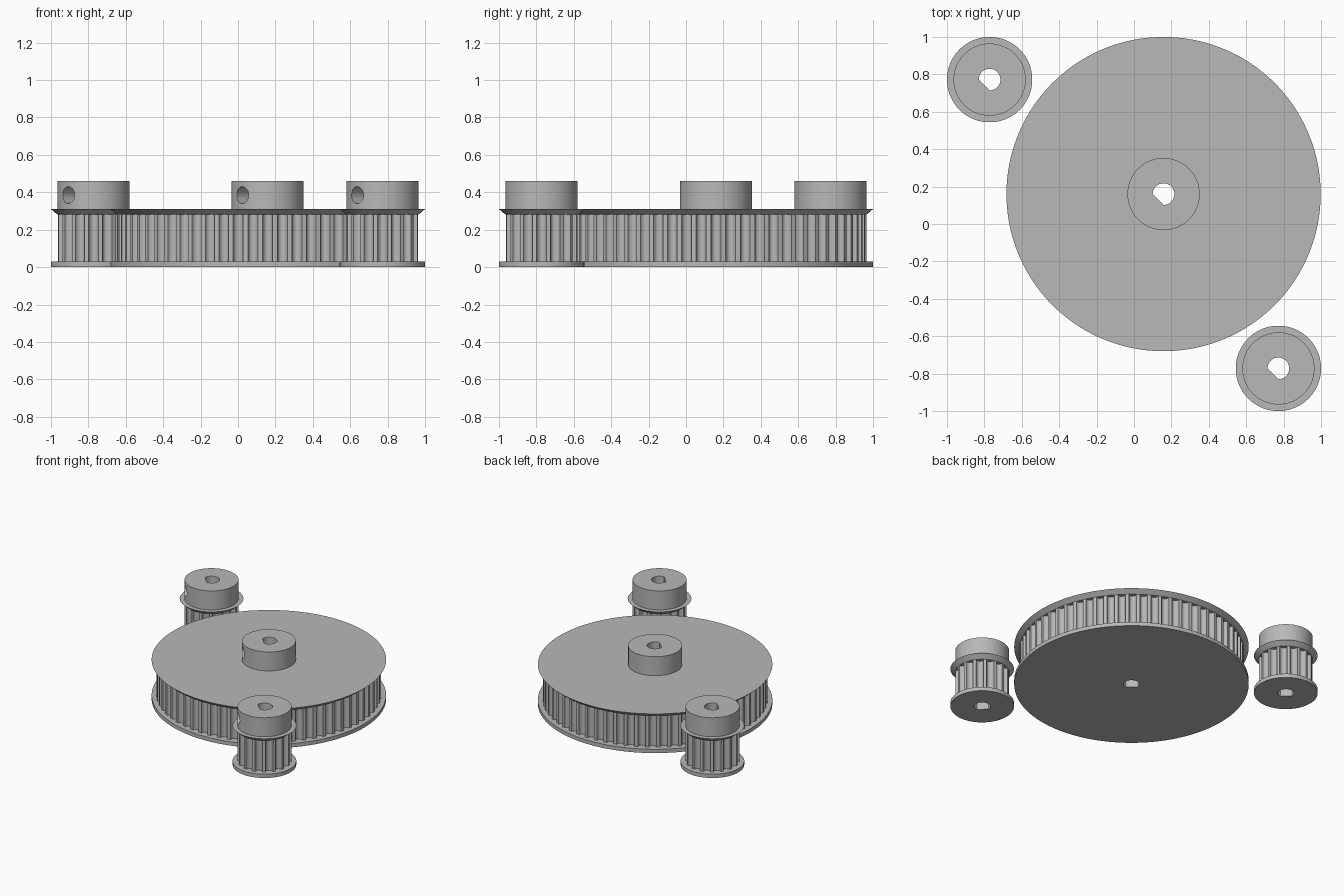
import bpy
import bmesh
from math import sin, cos, pi, tau, acos
from mathutils import Matrix, Vector

old = bpy.data.objects.get("Cube")
if old:
    bpy.data.objects.remove(old, do_unlink=True)

grey = bpy.data.materials.new("plain_grey")
grey.use_nodes = True
colour = (0.48, 0.48, 0.48, 1)
grey.diffuse_color = colour
grey.node_tree.nodes["Principled BSDF"].inputs["Base Color"].default_value = colour

# Shared heights and sizes
FLANGE_TOP, TEETH_TOP, CONE_TOP, HUB_TOP = 0.03, 0.28, 0.31, 0.46
HUB_R, BORE_R, BORE_FLAT, SCREW_R = 0.193, 0.058, 0.04, 0.045
RIM = 0.035
SCREW_ANGLE = 1.25 * pi


def circle(r, n=96):
    return [(r * cos(tau * i / n), r * sin(tau * i / n)) for i in range(n)]


def toothed(r, teeth, half_width=0.027, depth=0.03, steps=8):
    """Outline with a rounded belt groove for each tooth gap."""
    pts = []
    for k in range(teeth):
        for s in range(steps + 1):
            t = pi * s / steps
            a = tau * k / teeth - half_width * cos(t) / r
            rad = r - depth * sin(t)
            pts.append((rad * cos(a), rad * sin(a)))
    return pts


def d_shape():
    """Round bore with one flat facing the set screw."""
    half = acos(BORE_FLAT / BORE_R)
    n = 32
    angles = [SCREW_ANGLE + half + (tau - 2 * half) * i / n for i in range(n + 1)]
    return [(BORE_R * cos(a), BORE_R * sin(a)) for a in angles]


def solid(name, low, high, z0, z1, centre):
    """Closed solid between two outlines with equal point counts."""
    bm = bmesh.new()
    a = [bm.verts.new((x, y, z0)) for x, y in low]
    b = [bm.verts.new((x, y, z1)) for x, y in high]
    bm.faces.new(a[::-1])
    bm.faces.new(b)
    for i in range(len(a)):
        j = (i + 1) % len(a)
        bm.faces.new((a[i], a[j], b[j], b[i]))
    mesh = bpy.data.meshes.new(name)
    bm.to_mesh(mesh)
    bm.free()
    mesh.materials.append(grey)
    obj = bpy.data.objects.new(name, mesh)
    obj.location = (*centre, 0)
    bpy.context.collection.objects.link(obj)
    return obj


def activate(obj):
    bpy.ops.object.select_all(action='DESELECT')
    obj.select_set(True)
    bpy.context.view_layer.objects.active = obj


def cut(obj, cutter):
    activate(obj)
    mod = obj.modifiers.new("cut", 'BOOLEAN')
    mod.operation = 'DIFFERENCE'
    mod.solver = 'EXACT'
    mod.object = cutter
    bpy.ops.object.modifier_apply(modifier=mod.name)


def pulley(name, centre, radius, teeth):
    outer = circle(radius + RIM, 160)
    teeth_line = toothed(radius, teeth)
    hub_line = circle(HUB_R)

    lower = solid(name + "_lower_flange", outer, outer, 0, FLANGE_TOP, centre)
    ring = solid(name + "_toothed_ring", teeth_line, teeth_line, FLANGE_TOP, TEETH_TOP, centre)
    cone = solid(name + "_upper_flange", circle(radius, 160), outer, TEETH_TOP, CONE_TOP, centre)
    hub = solid(name + "_hub", hub_line, hub_line, CONE_TOP, HUB_TOP, centre)

    # Shaft bore through every part
    bore = solid("bore_cutter", d_shape(), d_shape(), -0.1, 0.6, centre)
    bore.hide_render = True
    parts = [lower, ring, cone, hub]
    for part in parts:
        cut(part, bore)

    # Set screw hole from the bore out through one side of the hub
    line = circle(SCREW_R, 32)
    screw = solid("screw_cutter", line, line, 0, HUB_R * 1.5, (0, 0))
    screw.hide_render = True
    aim = Vector((cos(SCREW_ANGLE), sin(SCREW_ANGLE), 0)).to_track_quat('Z', 'Y')
    spot = Vector((*centre, (CONE_TOP + HUB_TOP) / 2))
    screw.matrix_world = Matrix.Translation(spot) @ aim.to_matrix().to_4x4()
    bpy.context.view_layer.update()
    cut(hub, screw)

    for cutter in (bore, screw):
        bpy.data.objects.remove(cutter, do_unlink=True)
    for part in parts:
        activate(part)
        bpy.ops.object.shade_smooth_by_angle(angle=pi / 6)


pulley("large_pulley", (0.158, 0.16), 0.805, 64)
pulley("back_small_pulley", (-0.772, 0.772), 0.193, 16)
pulley("front_small_pulley", (0.772, -0.772), 0.193, 16)
